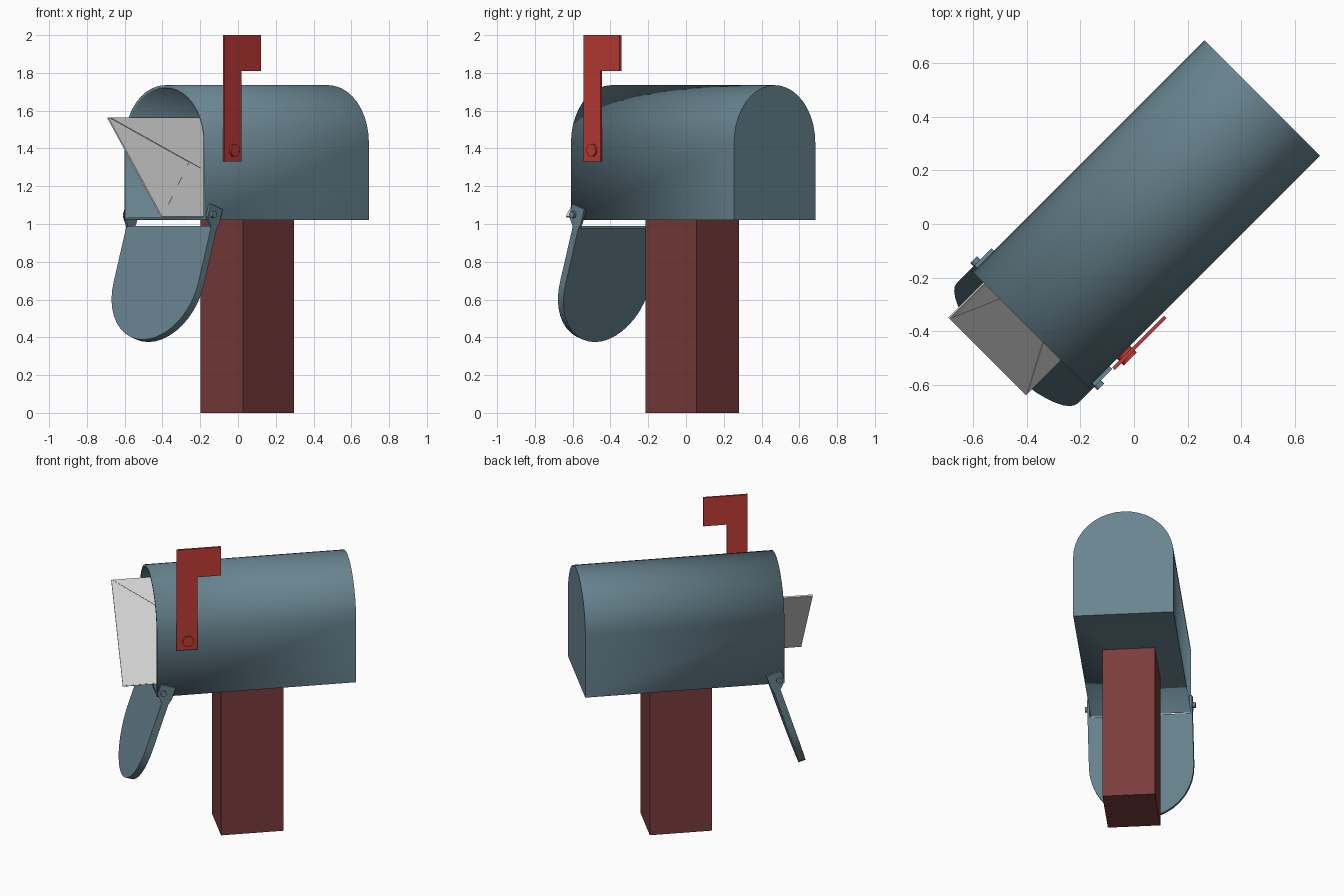
import bpy, bmesh, math
from mathutils import Vector, Matrix

if "Cube" in bpy.data.objects:
    bpy.data.objects.remove(bpy.data.objects["Cube"])

# The mailbox is built straight (u = width, v = length, z = up), then turned 45 degrees
TURN = Matrix.Rotation(math.radians(-45), 4, 'Z')
U, V, Z = Vector((1, 0, 0)), Vector((0, 1, 0)), Vector((0, 0, 1))
C = 0.006                       # centre line in u


def material(name, hex_code):
    m = bpy.data.materials.new(name)
    srgb = [int(hex_code[i:i + 2], 16) / 255 for i in (0, 2, 4)]
    m.diffuse_color = [((c + 0.055) / 1.055) ** 2.4 for c in srgb] + [1]
    m.use_nodes = True
    m.node_tree.nodes["Principled BSDF"].inputs["Base Color"].default_value = m.diffuse_color
    return m


blue = material("blue_grey_metal", "688490")
red = material("flag_red", "C03C36")
wood = material("post_brown", "7A3C3C")
paper = material("envelope_paper", "DADADA")


def prism(name, pts, lo, hi, axes, mat, origin=(0, 0, 0), open_start=False, smooth=False):
    """Extrude a 2D outline (axes 0 and 1) along axis 2 from lo to hi."""
    bm = bmesh.new()
    o = Vector(origin)
    rings = [[bm.verts.new(TURN @ (o + axes[0] * p + axes[1] * q + axes[2] * d)) for p, q in pts]
             for d in (lo, hi)]
    n = len(pts)
    for i in range(n):
        j = (i + 1) % n
        bm.faces.new((rings[0][i], rings[0][j], rings[1][j], rings[1][i]))
    back = bm.faces.new(rings[1])
    if not open_start:
        bm.faces.new(rings[0])
    bmesh.ops.recalc_face_normals(bm, faces=bm.faces)
    # an open shell may come out inverted: the end cap must face outward
    back.normal_update()
    if back.normal.dot(TURN @ axes[2]) * (hi - lo) < 0:
        bmesh.ops.reverse_faces(bm, faces=bm.faces)
    me = bpy.data.meshes.new(name)
    bm.to_mesh(me)
    bm.free()
    ob = bpy.data.objects.new(name, me)
    bpy.context.collection.objects.link(ob)
    me.materials.append(mat)
    if smooth:
        bpy.ops.object.select_all(action='DESELECT')
        ob.select_set(True)
        bpy.context.view_layer.objects.active = ob
        bpy.ops.object.shade_smooth_by_angle(angle=math.radians(35))
    return ob


def arch(r, base, spring, n=20):
    """Flat-ended outline with a half-round far end."""
    arc = [(C + r * math.cos(math.pi * i / n), spring + r * math.sin(math.pi * i / n))
           for i in range(n + 1)]
    return [(C + r, base)] + arc + [(C - r, base)]


def circle(p, q, r, n=14):
    return [(p + r * math.cos(2 * math.pi * i / n), q + r * math.sin(2 * math.pi * i / n))
            for i in range(n)]


def rect(p0, p1, q0, q1):
    return [(p0, q0), (p1, q0), (p1, q1), (p0, q1)]


# Post
prism("post", rect(-0.148, 0.17, -0.134, 0.248), 0, 1.025, (U, V, Z), wood)

# Hollow body, open at the front
body = prism("mailbox_body", arch(0.304, 1.02, 1.431), -0.551, 0.67, (U, Z, V), blue,
             open_start=True, smooth=True)
sol = body.modifiers.new("wall", 'SOLIDIFY')
sol.thickness, sol.offset, sol.use_even_offset = 0.016, -1, True

# Open door: s runs down the door from the hinge, t through its thickness
tilt = math.radians(18)
S = Vector((0, -math.sin(tilt), -math.cos(tilt)))
T = Vector((0, math.cos(tilt), -math.sin(tilt)))
hinge = (0, -0.516, 1.05)
prism("door", arch(0.318, 0.06, 0.374), 0.012, 0.055, (U, S, T), blue, hinge, smooth=True)

# Hinge brackets and pins on both sides
bracket = [(-0.03, -0.05), (0.065, -0.05), (0.065, 0.03), (0.055, 0.065),
           (0.012, 0.065), (-0.03, 0.02)]
for side, name in ((-1, "left"), (1, "right")):
    lo, hi = sorted((C + side * 0.304, C + side * 0.318))
    prism(name + "_hinge_bracket", bracket, lo, hi, (T, S, U), blue, hinge)
    lo, hi = sorted((C + side * 0.295, C + side * 0.335))
    prism(name + "_hinge_pin", circle(0, 0, 0.018), lo, hi, (V, Z, U), blue, hinge, smooth=True)

# Raised flag and its pivot
flag = [(-0.435, 1.33), (-0.308, 1.33), (-0.308, 1.81), (-0.163, 1.81), (-0.163, 2.0), (-0.435, 2.0)]
prism("flag", flag, 0.321, 0.334, (V, Z, U), red)
prism("flag_pivot", circle(-0.365, 1.39, 0.034), 0.305, 0.346, (V, Z, U), red, smooth=True)

# Envelope leaning across the opening, with its folded flap on the upper face
top, low = Vector((-0.237, -0.735, 1.565)), Vector((0.166, -0.735, 1.04))
W = (low - top).normalized()
N = Vector((-W.z, 0, W.x))
width, length = (low - top).length, 0.96
prism("envelope", rect(0, width, 0, length), -0.008, 0, (W, V, N), paper, top)
prism("envelope_flap", [(0.005, 0.01), (0.005, length - 0.01), (0.34, length / 2)],
      0, 0.004, (W, V, N), paper, top)
prism("envelope_pocket", [(width - 0.005, 0.01), (width - 0.005, length - 0.01), (0.25, length / 2)],
      0, 0.002, (W, V, N), paper, top)
